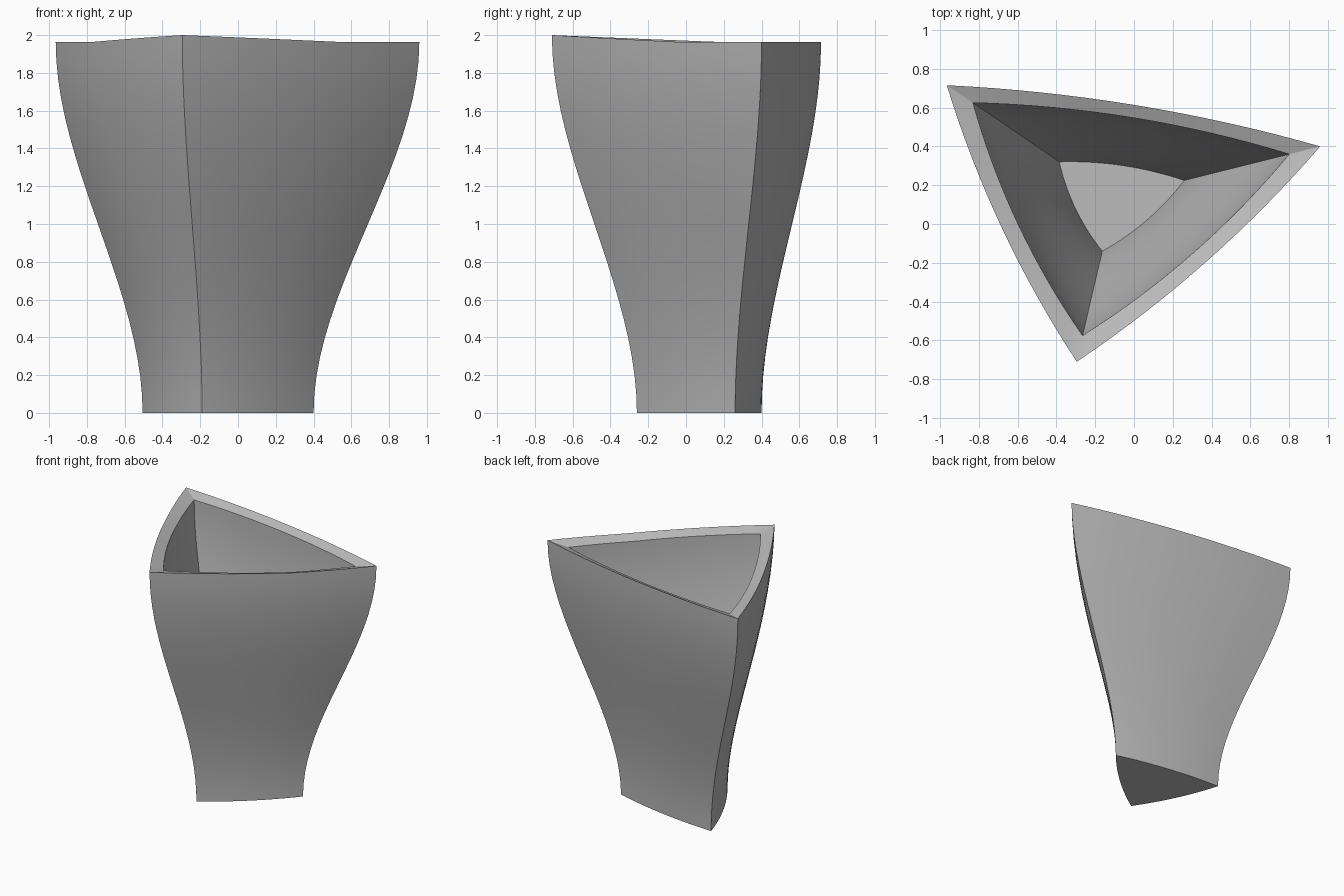
import bpy, bmesh, math
from mathutils import Vector

cube = bpy.data.objects.get("Cube")
if cube:
    bpy.data.objects.remove(cube, do_unlink=True)

# Plain grey clay
clay = bpy.data.materials.new("grey_clay")
clay.use_nodes = True
grey = (0.5, 0.5, 0.5, 1)
clay.diffuse_color = grey
clay.node_tree.nodes["Principled BSDF"].inputs["Base Color"].default_value = grey

# Corners in order: front, left, back right
FOOT = [Vector(p) for p in ((-0.19, -0.26), (0.40, 0.26), (-0.505, 0.40))]
RIM = [Vector(p) for p in ((-0.295, -0.71), (0.96, 0.40), (-0.965, 0.715))]
WALL = [Vector(p) for p in ((0.03, 0.135), (-0.16, -0.04), (0.135, -0.09))]
SIDE = 16      # segments per side
LEVELS = 20    # rings up the wall
FLOOR = 0.11   # height of the inner floor as a share of the whole
RIM_Z, LIFT, RIM_DROP = 1.963, 0.037, 0.03


def ring(bm, t, inner):
    """Bowed triangular section at share t of the height."""
    flare = t * t * (3 - 2 * t)
    corners = [a.lerp(b, flare) for a, b in zip(FOOT, RIM)]
    if inner:
        corners = [c + w for c, w in zip(corners, WALL)]
    bow = 0.028 + 0.028 * flare
    verts = []
    for i in range(3):
        a, b = corners[i], corners[(i + 1) % 3]
        along = b - a
        out = Vector((along.y, -along.x)).normalized()
        for k in range(SIDE):
            u = k / SIDE
            p = a + along * u + out * bow * 4 * u * (1 - u)
            # The rim rises to a gentle peak at the front corner
            away = (u, 1, 1 - u)[i]
            top = RIM_Z + LIFT * max(0, 1 - away / 0.65)
            if inner:
                top -= RIM_DROP * (t - FLOOR) / (1 - FLOOR)
            verts.append(bm.verts.new((p.x, p.y, t * top)))
    return verts


# Outer wall upward, over the rim, then inner wall down to the floor
bm = bmesh.new()
rings = [ring(bm, j / LEVELS, False) for j in range(LEVELS + 1)]
rings += [ring(bm, 1 - (1 - FLOOR) * j / LEVELS, True) for j in range(LEVELS + 1)]
n = 3 * SIDE
for low, high in zip(rings, rings[1:]):
    for k in range(n):
        m = (k + 1) % n
        bm.faces.new((low[k], low[m], high[m], high[k]))
bm.faces.new(rings[0][::-1])
bm.faces.new(rings[-1])
bmesh.ops.recalc_face_normals(bm, faces=bm.faces)

mesh = bpy.data.meshes.new("triangular_vase")
bm.to_mesh(mesh)
bm.free()
mesh.materials.append(clay)
vase = bpy.data.objects.new("triangular_vase", mesh)
bpy.context.collection.objects.link(vase)

# Smooth walls with crisp corners
bpy.ops.object.select_all(action="DESELECT")
vase.select_set(True)
bpy.context.view_layer.objects.active = vase
bpy.ops.object.shade_smooth_by_angle(angle=math.radians(20))
